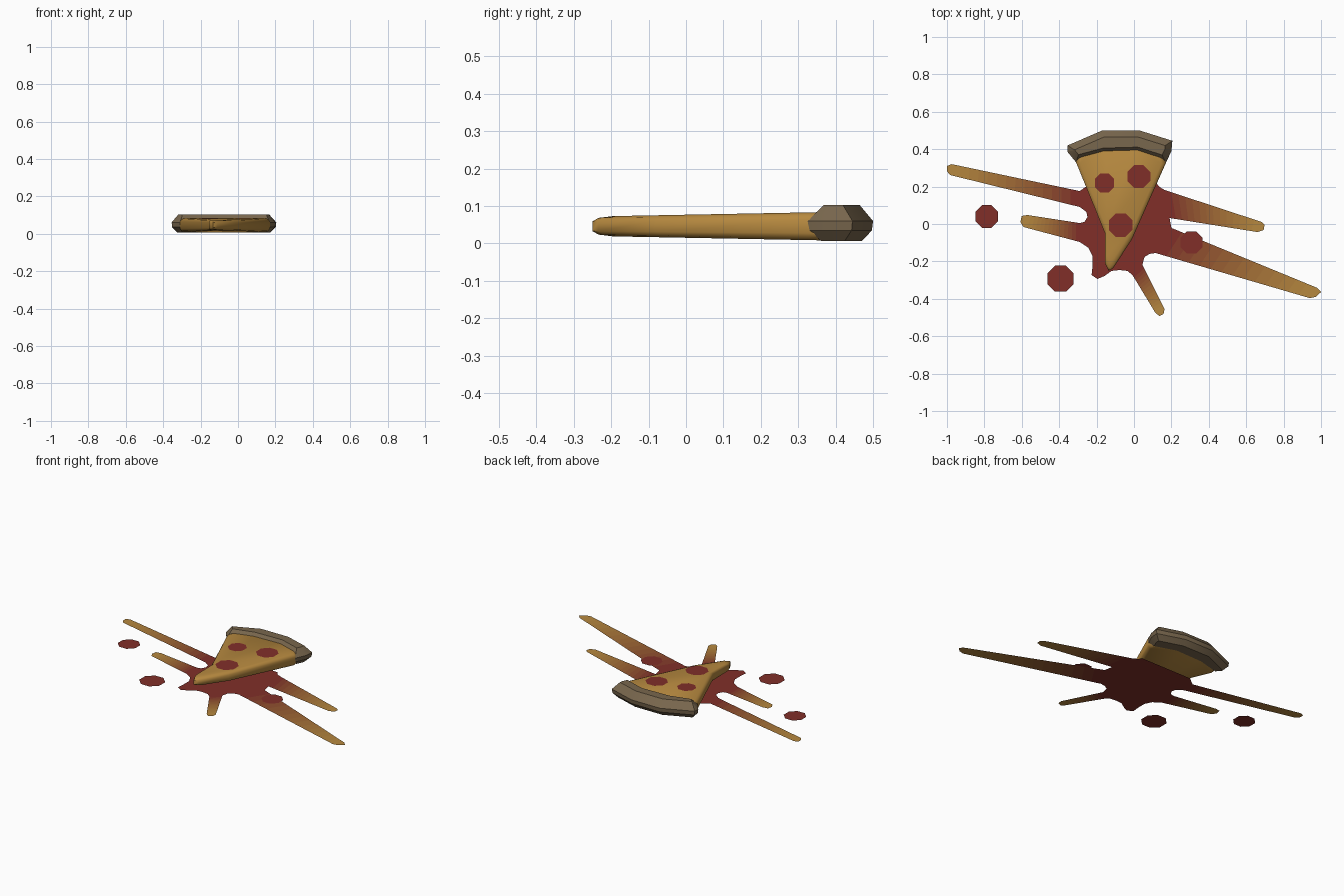
import bpy, bmesh, math
from mathutils import Vector

if "Cube" in bpy.data.objects:
    bpy.data.objects.remove(bpy.data.objects["Cube"])

RED, CHEESE, CRUST = (.22, .028, .022), (.47, .25, .05), (.19, .135, .075)


def mat(name, rgb):
    m = bpy.data.materials.new(name)
    m.diffuse_color = (*rgb, 1)
    m.use_nodes = True
    m.node_tree.nodes["Principled BSDF"].inputs["Base Color"].default_value = m.diffuse_color
    return m


# Sauce-to-cheese colour steps for the splatter arms
N = 14
shades = [mat(f"sauce_{i}", [a + (b - a) * i / (N - 1) for a, b in zip(RED, CHEESE)]) for i in range(N)]
cheese, crust_mat = mat("cheese", CHEESE), mat("crust", CRUST)


def finish(name, bm, mats, smooth=None):
    me = bpy.data.meshes.new(name)
    bm.to_mesh(me)
    bm.free()
    for m in mats:
        me.materials.append(m)
    ob = bpy.data.objects.new(name, me)
    bpy.context.collection.objects.link(ob)
    if smooth:
        bpy.ops.object.select_all(action='DESELECT')
        ob.select_set(True)
        bpy.context.view_layer.objects.active = ob
        bpy.ops.object.shade_smooth_by_angle(angle=math.radians(smooth))
    return ob


def stack(name, rings, m, smooth):
    """Loft closed rings of points from bottom to top and cap both ends."""
    bm = bmesh.new()
    vs = [[bm.verts.new(p) for p in r] for r in rings]
    n = len(vs[0])
    for a, b in zip(vs, vs[1:]):
        for i in range(n):
            j = (i + 1) % n
            bm.faces.new((a[i], a[j], b[j], b[i]))
    caps = [bm.faces.new(vs[0]), bm.faces.new(vs[-1])]
    bmesh.ops.recalc_face_normals(bm, faces=bm.faces)
    bmesh.ops.triangulate(bm, faces=caps)
    return finish(name, bm, [m], smooth)


# Cheese slice: wedge with bulging rim, thicker toward the crust
wedge = [(-.155, -.21), (-.135, -.25), (-.11, -.235), (-.01, -.08), (.17, .325), (.16, .38),
         (.015, .43), (-.16, .43), (-.30, .38), (-.31, .33), (-.155, -.05)]


def half(y):
    return .027 + .019 * (y + .2)


rings = []
for s, h in ((.9, -1), (.97, -.85), (1, -.5), (1, .5), (.97, .85), (.9, 1)):
    r = []
    for x, y in wedge:
        px, py = -.07 + (x + .07) * s, .3 + (y - .3) * s
        r.append((px, py, .046 + h * half(py)))
    rings.append(r)
stack("cheese_slice", rings, cheese, 50)

# Crust: bent bar with chamfered rim
bar = [Vector(p) for p in ((-.31, .33), (-.16, .37), (.015, .375), (.17, .325), (.20, .39),
                           (.205, .445), (.03, .50), (-.17, .50), (-.355, .42), (-.355, .385))]


def inset(pts, d):
    out = []
    for i, p in enumerate(pts):
        u = (p - pts[i - 1]).normalized()
        v = (pts[(i + 1) % len(pts)] - p).normalized()
        n = Vector((-u.y - v.y, u.x + v.x)).normalized()
        out.append(p + n * d / max(.6, n.dot(Vector((-u.y, u.x)))))
    return out


stack("crust", [[(p.x, p.y, z) for p in inset(bar, d)]
                for z, d in ((.006, .03), (.035, .003), (.06, 0), (.103, .036))], crust_mat, 35)

# Pepperoni: flat octagons on the slice and on the ground
spots = [(-.158, .219, .056, 1), (.026, .254, .066, 1), (-.072, -.006, .068, 1),
         (-.787, .04, .066, 0), (-.393, -.292, .076, 0), (.308, -.099, .064, 0)]
for k, (x, y, r, on_slice) in enumerate(spots):
    bm = bmesh.new()
    ring = []
    for i in range(8):
        a = math.pi * (i + .5) / 4
        px, py = x + r * math.cos(a), y + r * math.sin(a)
        ring.append(bm.verts.new((px, py, .048 + half(py) if on_slice else .002)))
    bm.faces.new(ring)
    finish(f"pepperoni_{k + 1}", bm, [shades[0]])

# Sauce splatter: flat core; each arm is (right base, right tip, end, end, left tip, left base)
arms = [
    [(-.29, .176), (-.975, .32), (-1, .31), (-1, .283), (-.984, .262), (-.29, .091)],
    [(-.29, .005), (-.57, .048), (-.601, .043), (-.607, .011), (-.591, -.016), (-.29, -.096)],
    [(-.008, -.273), (.115, -.476), (.136, -.492), (.158, -.481), (.163, -.455), (.045, -.219)],
    [(.115, -.155), (.939, -.396), (.971, -.39), (1, -.364), (.981, -.342), (.20, -.021)],
    [(.19, .032), (.66, -.043), (.693, -.032), (.698, -.005), (.682, .011), (.163, .182)],
]
# Core outline between consecutive arms, walking anticlockwise
gaps = [[(-.254, .064), (-.249, .037), (-.265, .011)],
        [(-.243, -.128), (-.222, -.171), (-.222, -.23), (-.227, -.273), (-.195, -.294),
         (-.158, -.278), (-.12, -.251), (-.078, -.246), (-.035, -.251)],
        [(.056, -.176), (.083, -.16)],
        [(.158, -.016), (.147, .005), (.158, .027)],
        [(.136, .198), (.12, .219), (-.235, .219), (-.259, .198)]]
bm = bmesh.new()
outline = []
for arm, gap in zip(arms, gaps):
    outline += [arm[0], arm[-1]] + gap
core = bm.faces.new([bm.verts.new((x, y, 0)) for x, y in outline])
for a in arms:
    p = [Vector((x, y, 0)) for x, y in a]
    rows = [(p[0].lerp(p[1], i / N), p[5].lerp(p[4], i / N)) for i in range(N + 1)]
    for i, ((a0, b0), (a1, b1)) in enumerate(zip(rows, rows[1:])):
        bm.faces.new([bm.verts.new(q) for q in (a0, a1, b1, b0)]).material_index = i
    bm.faces.new([bm.verts.new(q) for q in p[1:5]]).material_index = N - 1
bmesh.ops.triangulate(bm, faces=[core])
bmesh.ops.remove_doubles(bm, verts=bm.verts, dist=1e-5)
for f in bm.faces:
    f.normal_update()
    if f.normal.z < 0:
        f.normal_flip()
finish("sauce_splatter", bm, shades)
